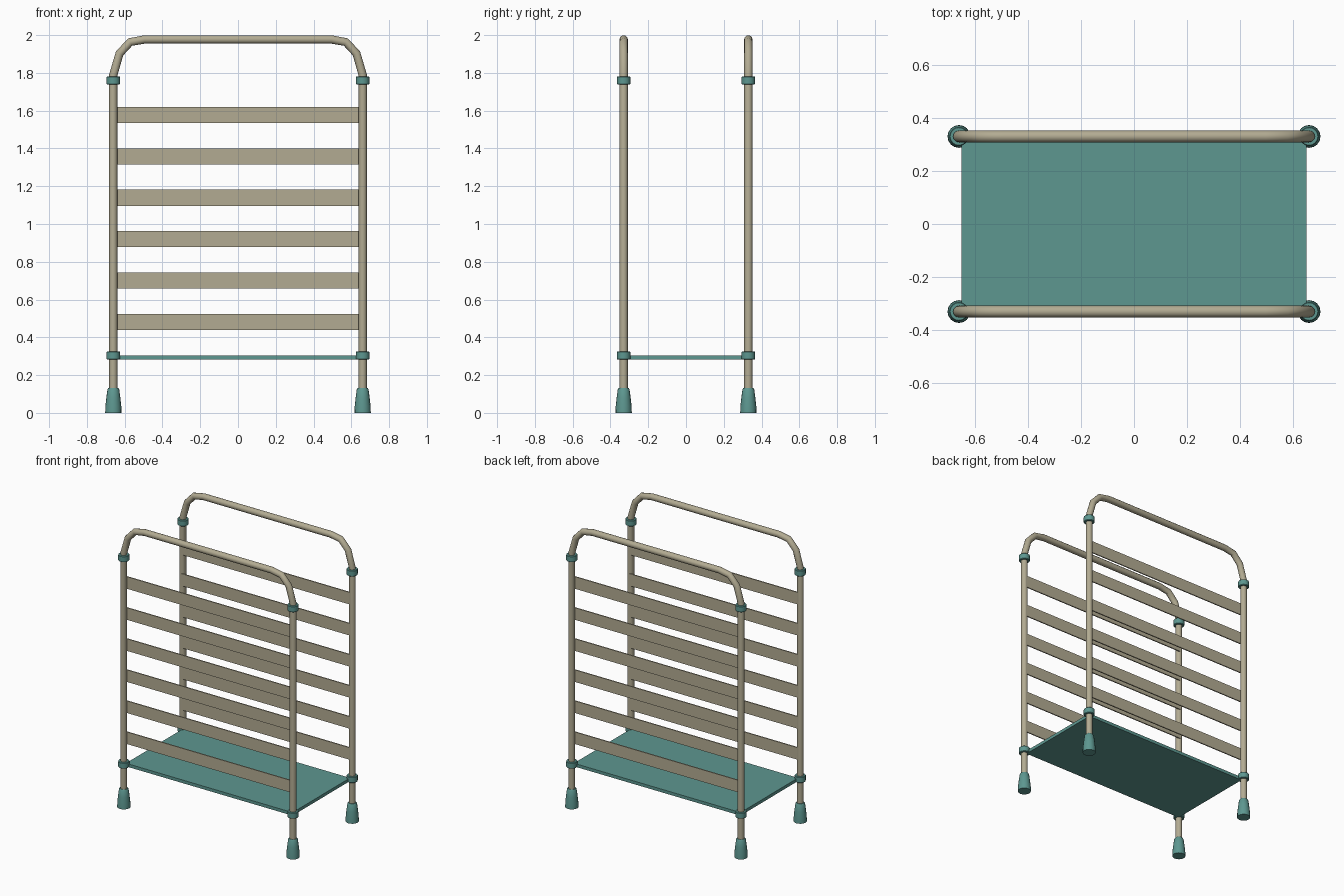
import bpy, bmesh, math

if "Cube" in bpy.data.objects:
    bpy.data.objects.remove(bpy.data.objects["Cube"])

PX, PY = 0.66, 0.33   # post positions


def material(name, rgb):
    m = bpy.data.materials.new(name)
    m.diffuse_color = (*rgb, 1)
    m.use_nodes = True
    m.node_tree.nodes["Principled BSDF"].inputs["Base Color"].default_value = m.diffuse_color
    return m


tan = material("tan_paint", (0.45, 0.41, 0.29))
teal = material("teal_plastic", (0.11, 0.31, 0.28))


def finish(ob, mat, smooth=True):
    ob.data.materials.append(mat)
    if smooth:
        bpy.ops.object.select_all(action='DESELECT')
        ob.select_set(True)
        bpy.context.view_layer.objects.active = ob
        bpy.ops.object.shade_smooth_by_angle(angle=math.radians(35))
    return ob


def lathe(name, profile, loc, mat, sides=16):
    # closed solid of revolution from (radius, z) points
    bm = bmesh.new()
    rings = [[bm.verts.new((r * math.cos(2 * math.pi * i / sides),
                            r * math.sin(2 * math.pi * i / sides), z))
              for i in range(sides)] for r, z in profile]
    for a, b in zip(rings, rings[1:]):
        for i in range(sides):
            j = (i + 1) % sides
            bm.faces.new((a[i], a[j], b[j], b[i]))
    bm.faces.new(rings[0][::-1])
    bm.faces.new(rings[-1])
    me = bpy.data.meshes.new(name)
    bm.to_mesh(me)
    bm.free()
    ob = bpy.data.objects.new(name, me)
    bpy.context.collection.objects.link(ob)
    ob.location = loc
    return finish(ob, mat)


def box(name, size, loc, mat):
    bpy.ops.mesh.primitive_cube_add(size=1, location=loc)
    ob = bpy.context.object
    ob.name = name
    ob.scale = size
    bpy.ops.object.transform_apply(location=False, rotation=False, scale=True)
    return finish(ob, mat, False)


def tube(name, points, radius, mat):
    cu = bpy.data.curves.new(name, 'CURVE')
    cu.dimensions = '3D'
    cu.bevel_depth = radius
    cu.bevel_resolution = 4
    cu.use_fill_caps = True
    sp = cu.splines.new('POLY')
    sp.points.add(len(points) - 1)
    for p, co in zip(sp.points, points):
        p.co = (*co, 1)
    ob = bpy.data.objects.new(name, cu)
    bpy.context.collection.objects.link(ob)
    bpy.ops.object.select_all(action='DESELECT')
    ob.select_set(True)
    bpy.context.view_layer.objects.active = ob
    bpy.ops.object.convert(target='MESH')
    return finish(bpy.context.object, mat)


# half outline of the bent tube frame, foot to top bar
half = [(PX, 0.05), (PX, 1.79), (0.627, 1.903), (0.571, 1.963), (0.495, 1.977)]
outline = [(-x, z) for x, z in half] + half[::-1]

foot = [(0.043, 0), (0.042, 0.035), (0.037, 0.08), (0.031, 0.125), (0.026, 0.132)]
collar = [(0.033, -0.021), (0.036, -0.018), (0.036, 0.018), (0.033, 0.021)]

for side, s in (("front", -1), ("back", 1)):
    tube(side + "_tube_frame", [(x, s * PY, z) for x, z in outline], 0.022, tan)
    # flat slats on the inner side of the posts
    for i in range(6):
        box(f"{side}_slat_{i + 1}", (1.31, 0.008, 0.085),
            (0, s * 0.311, 0.482 + 0.219 * i), tan)
    # feet and collars on each post
    for hand, t in (("left", -1), ("right", 1)):
        lathe(f"{side}_{hand}_foot", foot, (t * PX, s * PY, 0), teal)
        for level, z in (("lower", 0.304), ("upper", 1.76)):
            lathe(f"{side}_{hand}_{level}_collar", collar, (t * PX, s * PY, z), teal)

# bottom shelf with clipped corners
shelf = box("shelf", (1.30, 0.64, 0.022), (0, 0, 0.294), teal)
bm = bmesh.new()
bm.from_mesh(shelf.data)
upright = [e for e in bm.edges if abs(e.verts[0].co.z - e.verts[1].co.z) > 0.01]
bmesh.ops.bevel(bm, geom=upright, offset=0.02, segments=2, profile=0.5, affect='EDGES')
bm.to_mesh(shelf.data)
bm.free()
